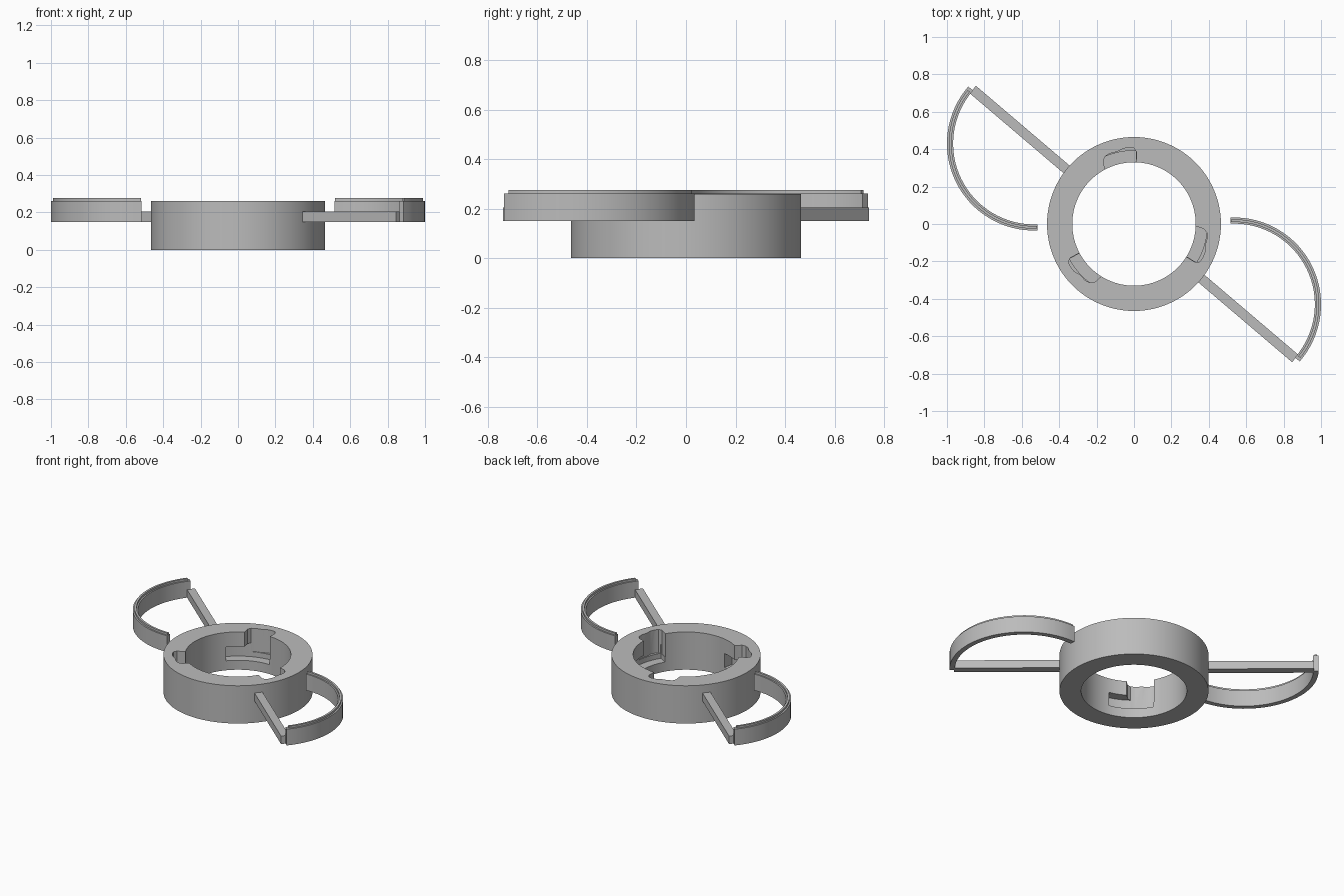
import bpy, bmesh
from math import radians, cos, sin

if "Cube" in bpy.data.objects:
    bpy.data.objects.remove(bpy.data.objects["Cube"], do_unlink=True)

GREY = (0.5, 0.5, 0.5, 1)
mat = bpy.data.materials.new("plain grey")
mat.use_nodes = True
mat.diffuse_color = GREY
mat.node_tree.nodes["Principled BSDF"].inputs["Base Color"].default_value = GREY


def polar(r, deg, centre=(0, 0)):
    return (centre[0] + r * cos(radians(deg)), centre[1] + r * sin(radians(deg)))


def shade(obj):
    bpy.ops.object.select_all(action='DESELECT')
    obj.select_set(True)
    bpy.context.view_layer.objects.active = obj
    bpy.ops.object.shade_smooth_by_angle(angle=radians(30))


def prism(name, outline, z0, z1):
    """Extrude a flat counter-clockwise outline between two heights."""
    bm = bmesh.new()
    low = [bm.verts.new((x, y, z0)) for x, y in outline]
    high = [bm.verts.new((x, y, z1)) for x, y in outline]
    bm.faces.new(low[::-1])
    bm.faces.new(high)
    n = len(low)
    for i in range(n):
        j = (i + 1) % n
        bm.faces.new((low[i], low[j], high[j], high[i]))
    bmesh.ops.recalc_face_normals(bm, faces=bm.faces)
    me = bpy.data.meshes.new(name)
    bm.to_mesh(me)
    bm.free()
    me.materials.append(mat)
    obj = bpy.data.objects.new(name, me)
    bpy.context.collection.objects.link(obj)
    return obj


def sector(r0, r1, a0, a1, centre=(0, 0), n=32):
    """Outline of a curved strip."""
    angles = [a0 + (a1 - a0) * i / n for i in range(n + 1)]
    return ([polar(r1, a, centre) for a in angles]
            + [polar(r0, a, centre) for a in reversed(angles)])


# Collar: lathed rectangular section
def make_collar(segments=96):
    section = [(0.33, 0), (0.465, 0), (0.465, 0.26), (0.33, 0.26)]
    bm = bmesh.new()
    rings = []
    for i in range(segments):
        a = 360 * i / segments
        rings.append([bm.verts.new((*polar(r, a), z)) for r, z in section])
    for i in range(segments):
        a, b = rings[i], rings[(i + 1) % segments]
        for k in range(4):
            m = (k + 1) % 4
            bm.faces.new((a[k], b[k], b[m], a[m]))
    bmesh.ops.recalc_face_normals(bm, faces=bm.faces)
    me = bpy.data.meshes.new("collar")
    bm.to_mesh(me)
    bm.free()
    me.materials.append(mat)
    obj = bpy.data.objects.new("collar", me)
    bpy.context.collection.objects.link(obj)
    return obj


collar = make_collar()

# Three twist-lock notches: an entry slot from the top and a side channel
slot_shape = [(0.28, 88), (0.385, 88), (0.405, 90), (0.409, 93), (0.408, 98),
              (0.397, 103), (0.398, 109), (0.393, 113), (0.375, 116),
              (0.33, 118), (0.28, 118)]
cutters = []
for k in range(3):
    turn = 120 * k
    slot = [polar(r, a + turn) for r, a in slot_shape]
    cutters.append(prism("slot_cutter", slot, 0.1, 0.4))
    channel = sector(0.28, 0.392, 88.4 + turn, 138 + turn)
    cutters.append(prism("channel_cutter", channel, 0.065, 0.16))

for cutter in cutters:
    cutter.hide_render = True
    mod = collar.modifiers.new("notch", 'BOOLEAN')
    mod.operation = 'DIFFERENCE'
    mod.solver = 'EXACT'
    mod.object = cutter
bpy.context.view_layer.objects.active = collar
for mod in list(collar.modifiers):
    bpy.ops.object.modifier_apply(modifier=mod.name)
for cutter in cutters:
    bpy.data.objects.remove(cutter, do_unlink=True)
shade(collar)

# Two wings, half a turn apart: straight arm, curved blade, raised rib
CENTRE = (0.535, -0.43)
for side, turn in (("left", 0), ("right", 180)):
    start, end = (0.345, -0.279), (0.862, -0.719)
    nx, ny = 0.0168, 0.0198
    arm = [(start[0] - nx, start[1] - ny), (end[0] - nx, end[1] - ny),
           (end[0] + nx, end[1] + ny), (start[0] + nx, start[1] + ny)]
    parts = [
        prism(side + "_arm", arm, 0.15, 0.205),
        prism(side + "_blade", sector(0.432, 0.465, -41, 92.5, CENTRE), 0.15, 0.262),
        prism(side + "_blade_rib", sector(0.441, 0.455, -39, 92, CENTRE), 0.255, 0.276),
    ]
    for part in parts:
        part.rotation_euler.z = radians(turn)
        shade(part)
